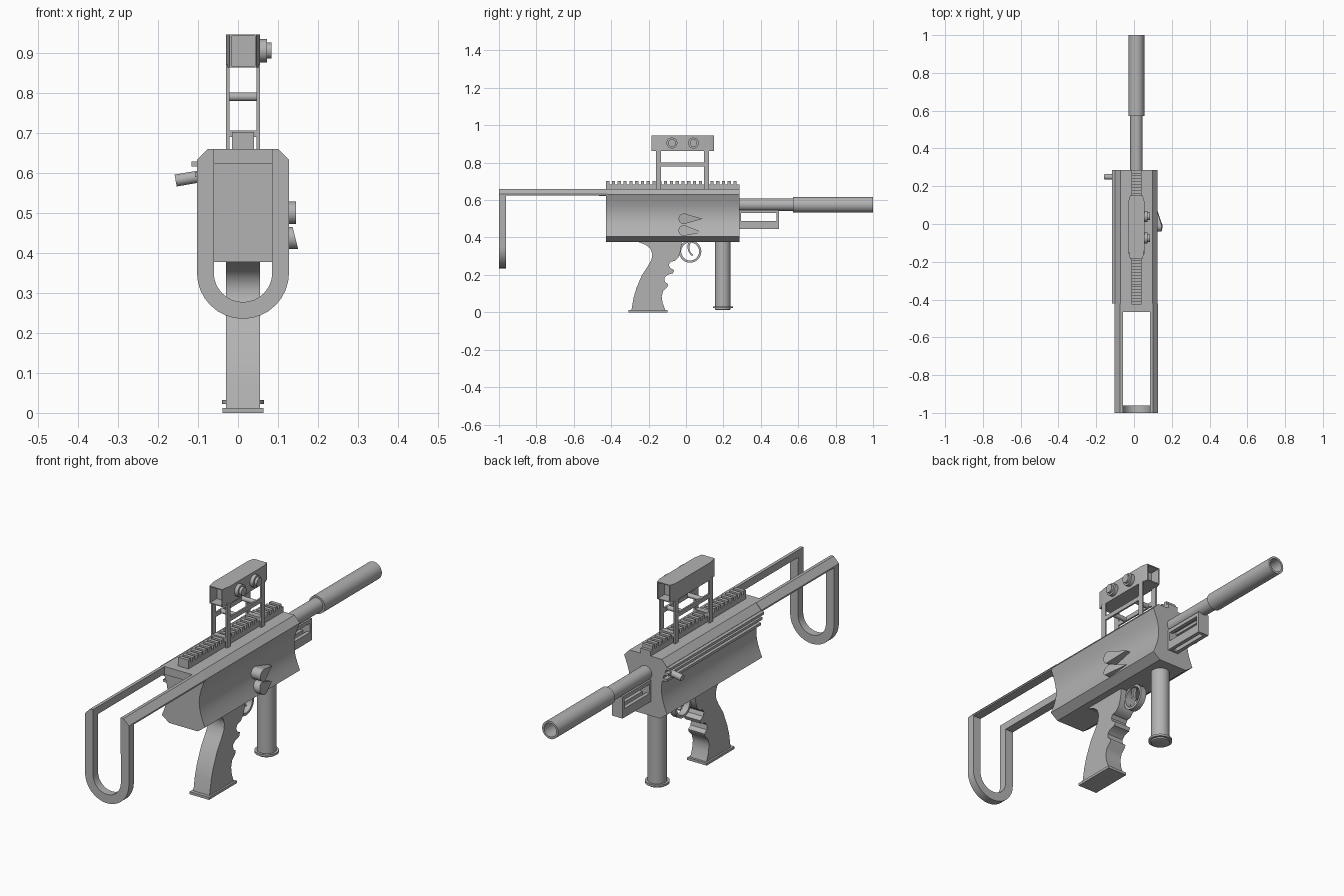
import bpy, bmesh, math
from math import sin, cos, pi, radians
from mathutils import Vector

old = bpy.data.objects.get("Cube")
if old:
    bpy.data.objects.remove(old, do_unlink=True)

CX = 0.0125  # centre line of the model
grey = bpy.data.materials.new("plain grey")
grey.use_nodes = True
grey.diffuse_color = (0.45, 0.45, 0.45, 1)
grey.node_tree.nodes["Principled BSDF"].inputs["Base Color"].default_value = grey.diffuse_color


def finish(name, bm, angle=30):
    bmesh.ops.recalc_face_normals(bm, faces=bm.faces)
    mesh = bpy.data.meshes.new(name)
    bm.to_mesh(mesh)
    bm.free()
    mesh.materials.append(grey)
    ob = bpy.data.objects.new(name, mesh)
    bpy.context.collection.objects.link(ob)
    bpy.ops.object.select_all(action="DESELECT")
    ob.select_set(True)
    bpy.context.view_layer.objects.active = ob
    bpy.ops.object.shade_smooth_by_angle(angle=radians(angle))
    return ob


def add_box(bm, x, y, z):
    c = bmesh.ops.create_cube(bm, size=1)["verts"]
    for v in c:
        v.co = Vector((a + (b - a) * (t + 0.5) for (a, b), t in zip((x, y, z), v.co)))


def box(name, x, y, z):
    bm = bmesh.new()
    add_box(bm, x, y, z)
    return finish(name, bm)


def prism(name, outline, axis, lo, hi, angle=30):
    """Extrude a closed outline along x (points y, z) or y (points x, z)."""
    bm = bmesh.new()
    place = (lambda p, t: (t, p[0], p[1])) if axis == "x" else (lambda p, t: (p[0], t, p[1]))
    face = bm.faces.new([bm.verts.new(place(p, lo)) for p in outline])
    moved = bmesh.ops.extrude_face_region(bm, geom=[face])["geom"]
    step = Vector(place((0, 0), hi - lo))
    bmesh.ops.translate(bm, vec=step, verts=[v for v in moved if isinstance(v, bmesh.types.BMVert)])
    return finish(name, bm, angle)


def lathe(name, profile, origin, direction, closed=False, steps=32):
    """Turn a profile of (radius, distance) round an axis."""
    bm = bmesh.new()
    turn = Vector(direction).to_track_quat("Z", "Y")
    rings = []
    for r, d in profile:
        rings.append([bm.verts.new(Vector(origin) + turn @ Vector(
            (r * cos(2 * pi * i / steps), r * sin(2 * pi * i / steps), d))) for i in range(steps)])
    pairs = list(zip(rings, rings[1:])) + ([(rings[-1], rings[0])] if closed else [])
    for a, b in pairs:
        for i in range(steps):
            j = (i + 1) % steps
            bm.faces.new((a[i], a[j], b[j], b[i]))
    if not closed:
        bm.faces.new(rings[0])
        bm.faces.new(rings[-1])
    return finish(name, bm)


def arc(cx, cz, r, start, end, n=16):
    return [(cx + r * cos(radians(start + (end - start) * i / n)),
             cz + r * sin(radians(start + (end - start) * i / n))) for i in range(n + 1)]


# Receiver: chamfered top, hollowed sides, chamfered bottom
half = [(0.085, 0.66), (0.113, 0.63)]
half += [(0.113 - 0.03 * sin(pi * i / 12), 0.63 - 0.225 * i / 12) for i in range(1, 13)]
half += [(0.075, 0.377)]
body = [(CX + x, z) for x, z in half] + [(CX - x, z) for x, z in reversed(half)]
prism("receiver", body, "y", -0.427, 0.285)

# Stock: two arms, a cross plate and a U shaped butt
for side, label in ((1, "left"), (-1, "right")):
    arm = [(CX + side * x, z) for x, z in
           ((0.072, 0.625), (0.115, 0.625), (0.115, 0.632), (0.087, 0.66), (0.072, 0.66))]
    prism(label + "_stock_arm", arm, "y", -1.0, -0.42)
box("stock_cross_plate", (CX - 0.073, CX + 0.073), (-0.465, -0.42), (0.622, 0.66))
butt = [(CX - 0.087, 0.66), (CX - 0.115, 0.632)] + arc(CX, 0.35, 0.115, 180, 360)
butt += [(CX + 0.115, 0.632), (CX + 0.087, 0.66), (CX + 0.072, 0.66)]
butt += arc(CX, 0.35, 0.073, 360, 180) + [(CX - 0.072, 0.66)]
prism("stock_butt", butt, "y", -1.0, -0.962)

# Top rail with teeth
bm = bmesh.new()
add_box(bm, (CX - 0.027, CX + 0.027), (-0.427, 0.285), (0.655, 0.684))
pitch = 0.712 / 23
for i in range(23):
    y = -0.427 + pitch * i
    add_box(bm, (CX - 0.027, CX + 0.027), (y, y + pitch * 0.55), (0.684, 0.702))
finish("top_rail", bm)

# Barrel and hollow muffler
lathe("barrel", [(0.033, 0), (0.033, 0.32)], (CX, 0.27, 0.575), (0, 1, 0))
lathe("muffler", [(0.042, 0), (0.042, 0.427), (0.032, 0.427), (0.032, 0.25), (0.01, 0.25), (0.01, 0)],
      (CX, 0.573, 0.575), (0, 1, 0), closed=True)

# Open frame under the barrel, with a slotted floor
bm = bmesh.new()
for side in (-1, 1):
    xs = sorted((CX + side * 0.01, CX + side * 0.028))
    add_box(bm, xs, (0.28, 0.495), (0.445, 0.487))
    add_box(bm, xs, (0.28, 0.495), (0.53, 0.548))
add_box(bm, (CX - 0.028, CX + 0.028), (0.483, 0.497), (0.445, 0.548))
add_box(bm, (CX - 0.028, CX + 0.028), (0.28, 0.295), (0.445, 0.548))
finish("barrel_frame", bm)

# Fore grip with a foot flange
lathe("fore_grip", [(0.034, 0.012), (0.042, 0.015), (0.042, 0.022), (0.053, 0.022), (0.053, 0.032),
                    (0.042, 0.032), (0.042, 0.385)], (CX, 0.197, 0), (0, 0, 1))

# Pistol grip with finger hollows, and its base plate
grip = [(-0.265, 0.38), (-0.215, 0.36), (-0.19, 0.34), (-0.18, 0.31), (-0.185, 0.28), (-0.205, 0.245),
        (-0.235, 0.2), (-0.265, 0.13), (-0.28, 0.08), (-0.292, 0.01), (-0.11, 0.01), (-0.125, 0.05),
        (-0.13, 0.085), (-0.122, 0.115), (-0.1, 0.135), (-0.095, 0.15), (-0.113, 0.163), (-0.116, 0.185),
        (-0.1, 0.2), (-0.07, 0.208), (-0.063, 0.225), (-0.085, 0.237), (-0.092, 0.255), (-0.082, 0.27),
        (-0.06, 0.275), (-0.04, 0.295), (-0.028, 0.33), (-0.022, 0.38)]
prism("pistol_grip", grip, "x", CX - 0.0425, CX + 0.0425, 40)
box("grip_base_plate", (CX - 0.051, CX + 0.051), (-0.308, -0.1), (0, 0.012))

# Trigger guard ring and curved trigger
lathe("trigger_guard", [(0.06, -0.015), (0.06, 0.015), (0.048, 0.015), (0.048, -0.015)],
      (CX, 0.022, 0.325), (1, 0, 0), closed=True)
trigger = arc(0.065, 0.345, 0.047, 140, 235, 10) + arc(0.07, 0.35, 0.062, 235, 140, 10)
prism("trigger", trigger, "x", CX - 0.008, CX + 0.008)

# Teardrop selector levers, thinning towards the tip
for label, z, tip_z, out in (("upper", 0.5, 0.5, 0.145), ("lower", 0.437, 0.427, 0.15)):
    drop = [(0.088, tip_z)] + arc(-0.012, z, 0.028, 75, 285)
    lever = prism(label + "_selector", drop, "x", 0.085, out)
    for v in lever.data.vertices:
        if v.co.x > 0.1:
            if v.co.y > 0.05:
                v.co.x = 0.118
            elif label == "lower":
                v.co.x -= (v.co.z - 0.41) * 0.25

# Cocking track and handle
for label, z, x in (("upper", 0.622, -0.107), ("middle", 0.595, -0.098), ("lower", 0.566, -0.09)):
    box(label + "_cocking_track", (x - 0.009, x + 0.02), (-0.42, 0.285), (z - 0.006, z + 0.006))
lathe("cocking_handle", [(0.015, 0), (0.015, 0.08)], (-0.077, 0.25, 0.594), (-1, 0, -0.17))

# Sight mount: four posts, side strips and cross rods
for side, label in ((1, "left"), (-1, "right")):
    xs = sorted((CX + side * 0.034, CX + side * 0.042))
    for y, end in ((-0.147, "rear"), (0.11, "front")):
        box(f"{label}_{end}_sight_post", xs, (y - 0.013, y + 0.013), (0.655, 0.87))
    box(label + "_sight_strip", xs, (-0.135, 0.1), (0.779, 0.8))
for y, end in ((-0.147, "rear"), (0.11, "front")):
    box(end + "_rail_clamp", (CX - 0.036, CX + 0.036), (y - 0.013, y + 0.013), (0.69, 0.706))
    lathe(end + "_sight_rod", [(0.011, 0), (0.011, 0.07)], (CX - 0.035, y * 0.6, 0.79), (1, 0, 0))

# Sight housing: tapered ends with sunken windows
bm = bmesh.new()
add_box(bm, (CX - 0.042, CX + 0.042), (-0.185, 0.15), (0.863, 0.946))
for y in (-0.14, 0.12):
    bmesh.ops.bisect_plane(bm, geom=bm.verts[:] + bm.edges[:] + bm.faces[:],
                           plane_co=(0, y, 0), plane_no=(0, 1, 0))
for v in bm.verts:
    if v.co.y < -0.18 or v.co.y > 0.145:
        v.co.x = CX + (v.co.x - CX) * 0.8
bm.normal_update()
ends = [f for f in bm.faces if abs(f.normal.y) > 0.9]
bmesh.ops.inset_individual(bm, faces=ends, thickness=0.006)
for f in ends:
    shift = Vector((0, 0.05 if f.normal.y < 0 else -0.05, 0))
    part = bmesh.ops.extrude_discrete_faces(bm, faces=[f])["faces"][0]
    bmesh.ops.translate(bm, vec=shift, verts=part.verts)
finish("sight_housing", bm)

# Sight adjustment knobs
for y, label in ((-0.075, "rear"), (0.04, "front")):
    lathe(label + "_sight_knob", [(0.029, 0), (0.029, 0.022), (0.02, 0.022), (0.02, 0.034)],
          (0.05, y, 0.905), (1, 0, 0))
